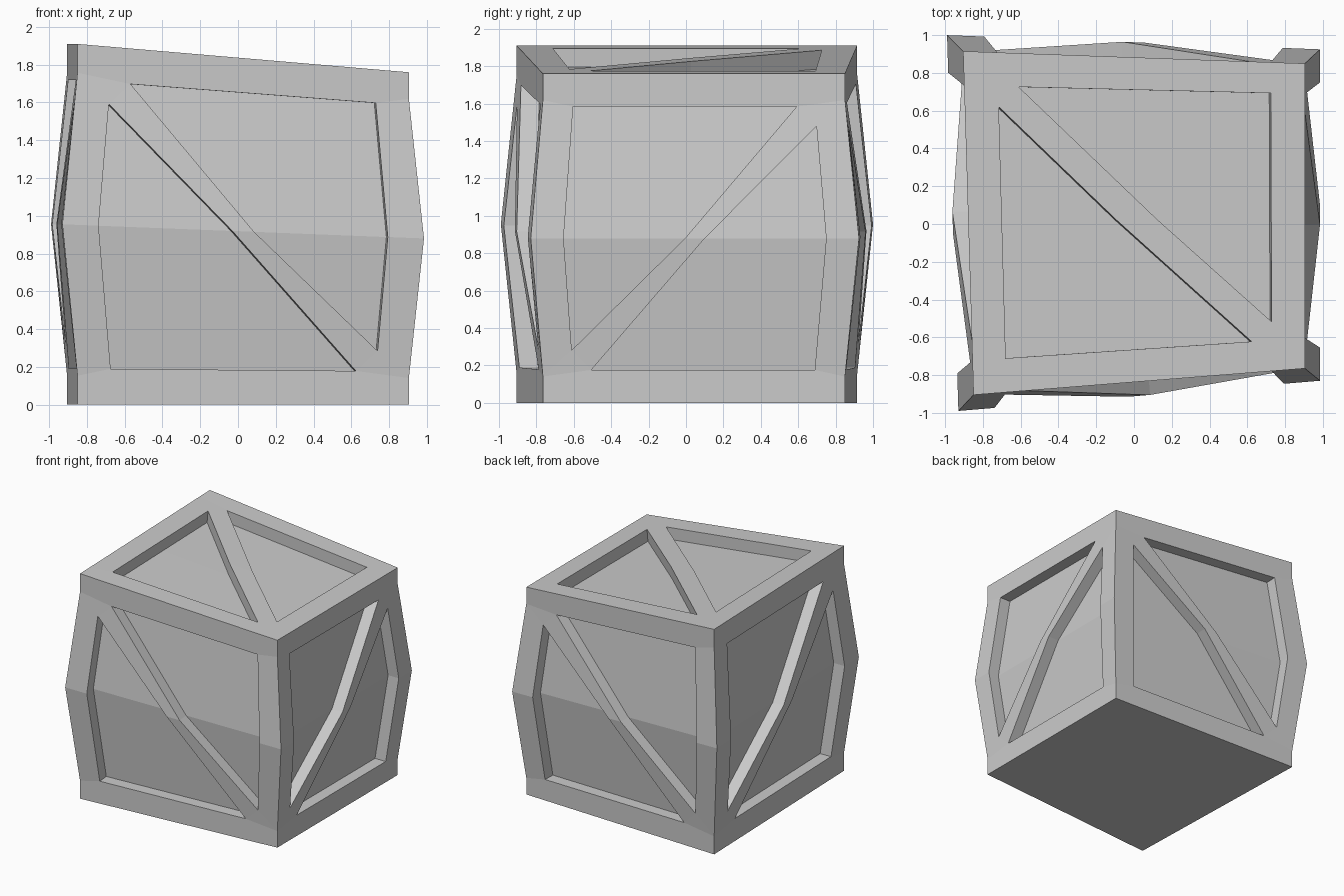
import bpy, bmesh
from mathutils import Vector

if "Cube" in bpy.data.objects:
    bpy.data.objects.remove(bpy.data.objects["Cube"])

# Corner posts: end position (x, y), bulged mid-height position (x, y), height
CORNERS = [
    ((-0.85, -0.905), (-0.93, -0.99), 1.91),
    ((0.905, -0.765), (0.985, -0.83), 1.76),
    ((0.905, 0.85), (0.985, 0.925), 1.76),
    ((-0.905, 0.915), (-0.99, 1.0), 1.91),
]
DEPTH = 0.1

bm = bmesh.new()


def post(corner, v):
    """Point on a bulging corner edge at height fraction v."""
    end, mid, h = corner
    b = max(0.0, min(1.0, (0.4 - abs(v - 0.5)) / 0.4))
    p = Vector(end).lerp(Vector(mid), b)
    return Vector((p.x, p.y, h * v))


def side_map(a, b):
    """Surface of the wall between two corner posts."""
    run = post(b, 0) - post(a, 0)
    inward = Vector((-run.y, run.x, 0)).normalized()
    return lambda u, v, d: post(a, v).lerp(post(b, v), u) + inward * d


def lid_map():
    """Sloping top surface."""
    c = [post(k, 1) for k in CORNERS]
    inward = -(c[1] - c[0]).cross(c[3] - c[0]).normalized()
    return lambda u, v, d: c[0].lerp(c[1], u).lerp(c[3].lerp(c[2], u), v) + inward * d


def add_wall(surf, mirror, k):
    """Frame, diagonal brace and two recessed triangular panels."""
    def face(pts):
        vs = []
        for u, v, d in pts:
            vs.append(bm.verts.new(surf(1 - u if mirror else u, v, d)))
        bm.faces.new(vs)

    # half of the frame; the other half is the same turned by 180 degrees
    frame = [
        [(0, 1), (0, .92), (.16, .9), (.9, .9), (1, .92), (1, 1)],
        [(0, .92), (.1, .84), (.16, .9)],
        [(0, .92), (0, .5), (.1, .5), (.1, .84)],
        [(0, .5), (0, .08), (.1, .1), (.1, .5)],
        [(.16, .9), (.1, .84), (k, .5), (1 - k, .5)],
    ]
    hole = [(.1, .84), (.1, .5), (.1, .1), (.84, .1), (k, .5)]
    panel = [[hole[0], hole[1], hole[4]], hole[1:]]
    for turn in (False, True):
        def t(p, d):
            return (1 - p[0], 1 - p[1], d) if turn else (p[0], p[1], d)
        for poly in frame:
            face([t(p, 0) for p in poly])
        for poly in panel:
            face([t(p, DEPTH) for p in poly])
        for p, q in zip(hole, hole[1:] + hole[:1]):
            face([t(p, 0), t(q, 0), t(q, DEPTH), t(p, DEPTH)])


# Four bulging walls, braces alternating in direction
for i in range(4):
    add_wall(side_map(CORNERS[i], CORNERS[(i + 1) % 4]), i % 2 == 1, 0.47)

# Sloping lid and plain base
add_wall(lid_map(), False, 0.44)
bm.faces.new([bm.verts.new(post(c, 0)) for c in CORNERS])

# Weld into one closed shell
bmesh.ops.remove_doubles(bm, verts=bm.verts, dist=0.001)
bmesh.ops.recalc_face_normals(bm, faces=bm.faces)
mesh = bpy.data.meshes.new("crate")
bm.to_mesh(mesh)
bm.free()
crate = bpy.data.objects.new("crate", mesh)
bpy.context.collection.objects.link(crate)
